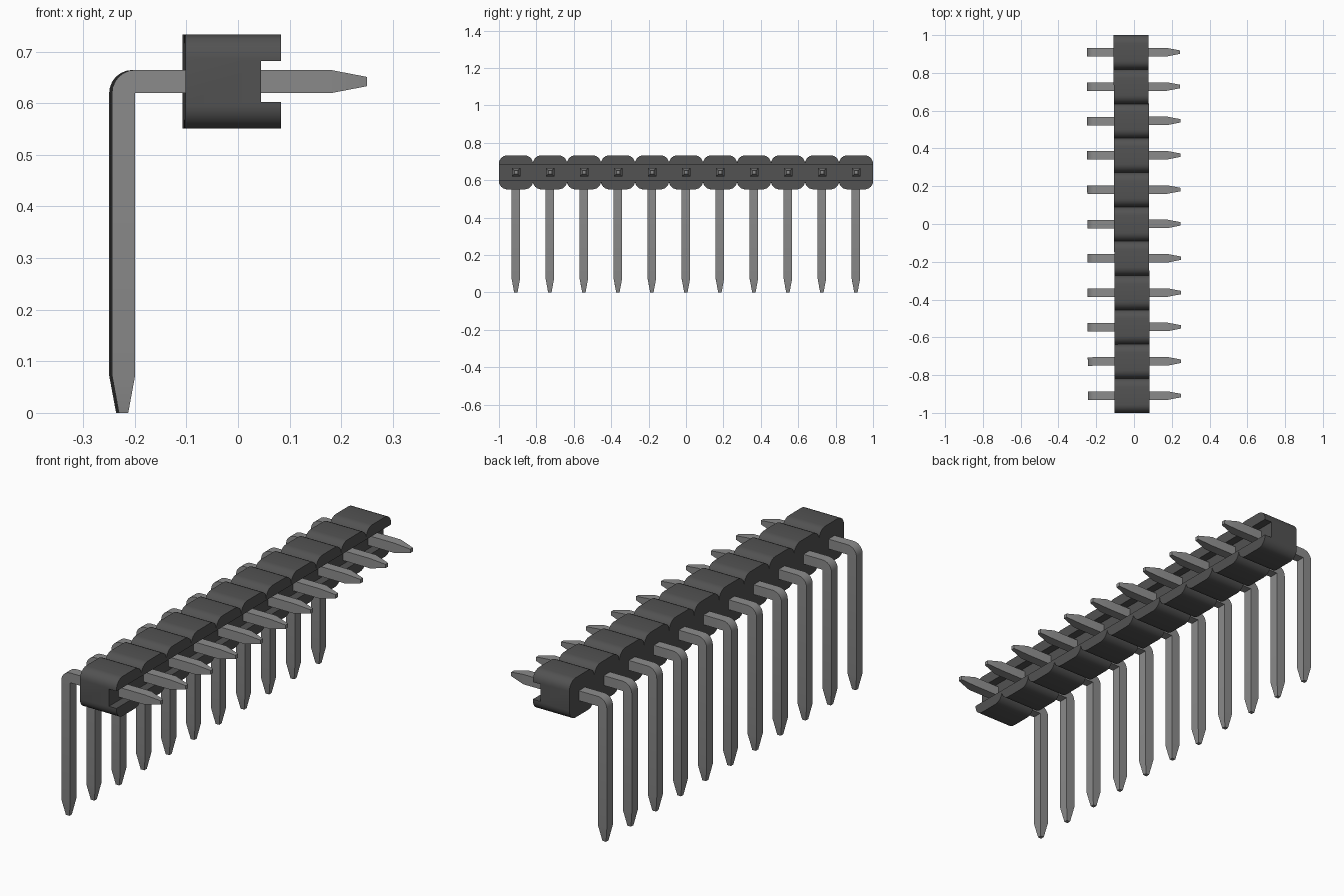
import bpy, bmesh, math

cube = bpy.data.objects.get("Cube")
if cube:
    bpy.data.objects.remove(cube, do_unlink=True)

COUNT = 11
PITCH = 2 / COUNT
MID_Z = 0.642
YAW = 0.003  # slight turn of the whole strip


def material(name, value):
    mat = bpy.data.materials.new(name)
    mat.use_nodes = True
    color = (value, value, value, 1)
    mat.diffuse_color = color
    mat.node_tree.nodes["Principled BSDF"].inputs["Base Color"].default_value = color
    return mat


def make_object(name, bm, mat):
    bmesh.ops.recalc_face_normals(bm, faces=bm.faces)
    mesh = bpy.data.meshes.new(name)
    bm.to_mesh(mesh)
    bm.free()
    mesh.materials.append(mat)
    obj = bpy.data.objects.new(name, mesh)
    bpy.context.collection.objects.link(obj)
    obj.rotation_euler.z = YAW
    return obj


def smooth(obj):
    bpy.ops.object.select_all(action="DESELECT")
    obj.select_set(True)
    bpy.context.view_layer.objects.active = obj
    bpy.ops.object.shade_smooth_by_angle(angle=math.radians(30))


plastic = material("dark grey plastic", 0.085)
metal = material("grey metal", 0.26)

# Housing: scalloped outline extruded along x
RADIUS, HALF_H, STEPS = 0.045, 0.091, 6
top = []
for i in range(COUNT):
    y0 = -1 + i * PITCH
    for k in range(STEPS + 1):
        a = math.pi / 2 * k / STEPS
        if k or i == 0:
            top.append((y0 + RADIUS * (1 - math.cos(a)), HALF_H - RADIUS * (1 - math.sin(a))))
    for k in range(STEPS + 1):
        a = math.pi / 2 * k / STEPS
        top.append((y0 + PITCH - RADIUS * (1 - math.sin(a)), HALF_H - RADIUS * (1 - math.cos(a))))
outline = top + [(y, -h) for y, h in reversed(top)]

bm = bmesh.new()
face = bm.faces.new([bm.verts.new((-0.105, y, MID_Z + h)) for y, h in outline])
new = bmesh.ops.extrude_face_region(bm, geom=[face])["geom"]
bmesh.ops.translate(bm, vec=(0.185, 0, 0), verts=[v for v in new if isinstance(v, bmesh.types.BMVert)])
housing = make_object("housing", bm, plastic)

# Open slot along the contact side
bm = bmesh.new()
bmesh.ops.create_cube(bm, size=1)
bmesh.ops.scale(bm, vec=(0.1, 2.2, 0.079), verts=bm.verts)
bmesh.ops.translate(bm, vec=(0.092, 0, MID_Z), verts=bm.verts)
cutter = make_object("slot_cutter", bm, plastic)
cutter.hide_render = True
cut = housing.modifiers.new("slot", "BOOLEAN")
cut.operation = "DIFFERENCE"
cut.solver = "EXACT"
cut.object = cutter
bpy.context.view_layer.objects.active = housing
bpy.ops.object.modifier_apply(modifier=cut.name)
bpy.data.objects.remove(cutter, do_unlink=True)
smooth(housing)

# Pin: square cross-sections swept from the lower tip round the bend to the side tip
HALF, TIP = 0.0225, 0.009
LEG_X = -0.2245
inner = (LEG_X + HALF, MID_Z - HALF)
sections = [((LEG_X - w, z), (LEG_X + w, z), w) for z, w in ((0, TIP), (0.073, HALF))]
for k in range(7):
    a = math.pi - math.pi / 2 * k / 6
    outer = (inner[0] + 2 * HALF * math.cos(a), inner[1] + 2 * HALF * math.sin(a))
    sections.append((outer, inner, HALF))
sections += [((x, MID_Z + w), (x, MID_Z - w), w) for x, w in ((0.177, HALF), (0.247, TIP))]

bm = bmesh.new()
rings = []
for (ox, oz), (ix, iz), w in sections:
    rings.append([bm.verts.new(p) for p in ((ox, -w, oz), (ox, w, oz), (ix, w, iz), (ix, -w, iz))])
for a, b in zip(rings, rings[1:]):
    for j in range(4):
        n = (j + 1) % 4
        bm.faces.new((a[j], a[n], b[n], b[j]))
bm.faces.new(rings[0])
bm.faces.new(rings[-1])
bmesh.ops.remove_doubles(bm, verts=bm.verts, dist=1e-5)
pin = make_object("pin_01", bm, metal)
smooth(pin)

# Repeat the pin along the strip
for i in range(COUNT):
    obj = pin
    if i:
        obj = pin.copy()
        obj.name = f"pin_{i + 1:02d}"
        bpy.context.collection.objects.link(obj)
    y = -1 + (i + 0.5) * PITCH
    obj.location = (-y * YAW, y, 0)
